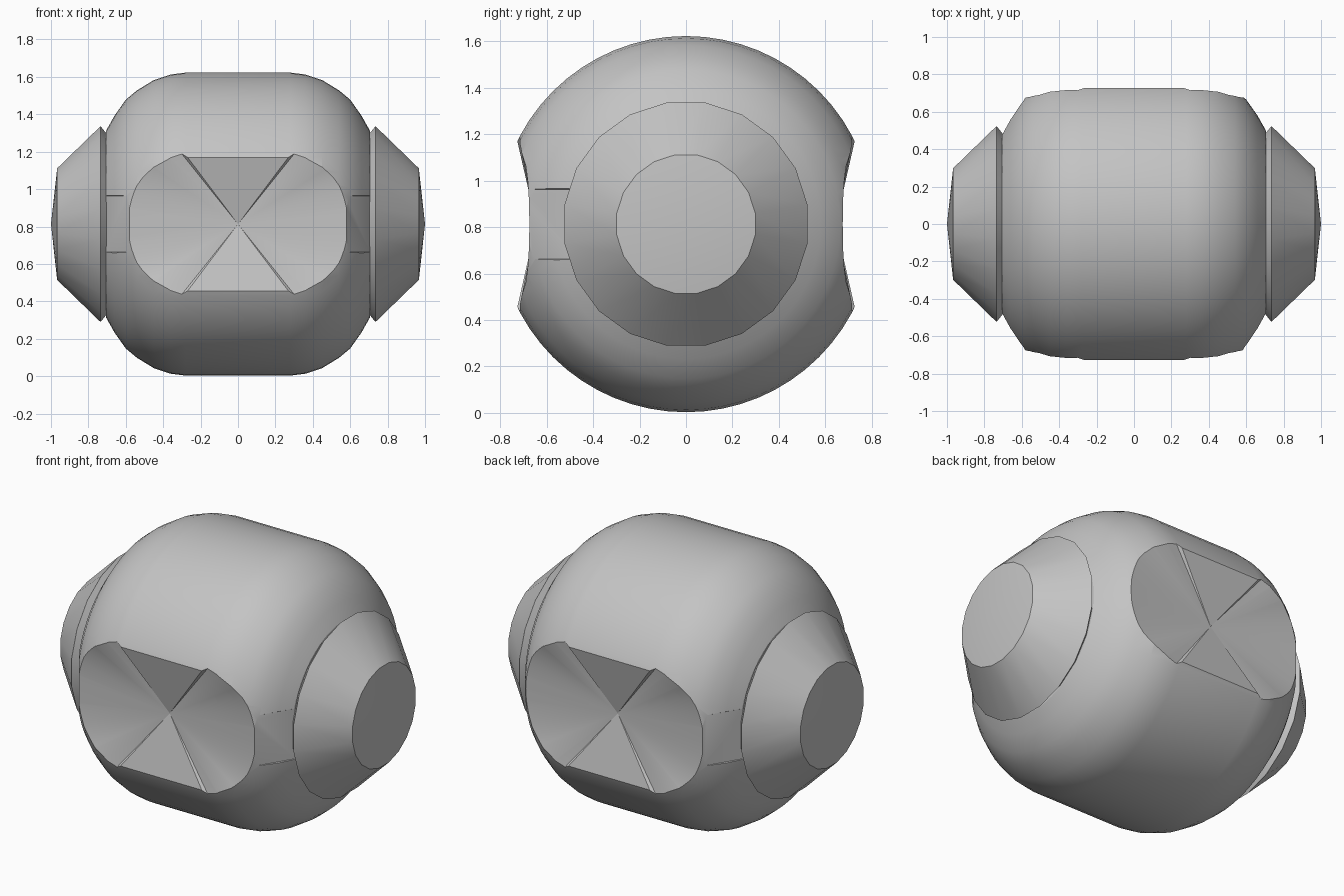
import bpy, bmesh, math
from mathutils import Matrix, Vector

default = bpy.data.objects.get("Cube")
if default:
    bpy.data.objects.remove(default, do_unlink=True)

CENTRE = 0.813
grey = bpy.data.materials.new("plain grey")
grey.diffuse_color = (0.55, 0.55, 0.55, 1)
grey.use_nodes = True
grey.node_tree.nodes["Principled BSDF"].inputs["Base Color"].default_value = (0.55, 0.55, 0.55, 1)


def finish(bm, name):
    bmesh.ops.remove_doubles(bm, verts=bm.verts, dist=1e-5)
    bmesh.ops.recalc_face_normals(bm, faces=bm.faces)
    mesh = bpy.data.meshes.new(name)
    bm.to_mesh(mesh)
    bm.free()
    mesh.materials.append(grey)
    ob = bpy.data.objects.new(name, mesh)
    ob.location.z = CENTRE
    bpy.context.collection.objects.link(ob)
    return ob


def lathe(name, profile, sides, turn=0.0):
    """Revolve (x, radius) points around the x axis."""
    bm = bmesh.new()
    rot = Matrix.Rotation(turn, 3, 'X')
    verts = [bm.verts.new(rot @ Vector((x, 0, r))) for x, r in profile]
    edges = [bm.edges.new(pair) for pair in zip(verts, verts[1:])]
    bmesh.ops.spin(bm, geom=verts + edges, cent=(0, 0, 0), axis=(1, 0, 0),
                   angle=math.tau, steps=sides)
    return finish(bm, name)


def smooth(ob):
    bpy.ops.object.select_all(action='DESELECT')
    ob.select_set(True)
    bpy.context.view_layer.objects.active = ob
    bpy.ops.object.shade_smooth_by_angle(angle=math.radians(30))


def cut(ob, cutter):
    cutter.hide_render = True
    mod = ob.modifiers.new("cut", 'BOOLEAN')
    mod.object = cutter
    mod.operation = 'DIFFERENCE'
    mod.solver = 'EXACT'
    bpy.ops.object.select_all(action='DESELECT')
    ob.select_set(True)
    bpy.context.view_layer.objects.active = ob
    bpy.ops.object.modifier_apply(modifier=mod.name)
    bpy.data.objects.remove(cutter, do_unlink=True)


# Rounded barrel body
half = [(0.28, 0.81), (0.36, 0.80), (0.45, 0.77), (0.54, 0.715),
        (0.60, 0.665), (0.66, 0.58), (0.705, 0.50)]
profile = ([(-0.69, 0)] + [(-x, r) for x, r in reversed(half)]
           + half + [(0.69, 0)])
body = lathe("barrel_body", profile, 64)


def radius_at(x):
    x = abs(x)
    if x <= half[0][0]:
        return half[0][1]
    for (x0, r0), (x1, r1) in zip(half, half[1:]):
        if x <= x1:
            return r0 + (r1 - r0) * (x - x0) / (x1 - x0)
    return half[-1][1]


# Shallow dished windows, front and back: a fan from a sunken centre to the rim
quarter = [(0.27, 0.358), (0.30, 0.375), (0.37, 0.35), (0.45, 0.305),
           (0.51, 0.25), (0.555, 0.175), (0.58, 0.09)]
right = quarter + [(0.588, 0)] + [(x, -z) for x, z in reversed(quarter)]
outline = right + [(-x, -z) for x, z in right]


def dish_cutter(side):
    bm = bmesh.new()
    apex_point = Vector((0, side * 0.645, 0))
    apex = bm.verts.new(apex_point)
    inner, outer = [], []
    for x, z in outline:
        rim = Vector((x, side * math.sqrt(radius_at(x) ** 2 - z * z), z))
        p = apex_point + (rim - apex_point) * 1.15
        inner.append(bm.verts.new(p))
        outer.append(bm.verts.new((p.x, side * 1.1, p.z)))
    n = len(inner)
    for i in range(n):
        j = (i + 1) % n
        bm.faces.new((apex, inner[i], inner[j]))
        bm.faces.new((inner[i], outer[i], outer[j], inner[j]))
    bm.faces.new(outer)
    return finish(bm, "dish_cutter")


# Small slots between window and hub, with flared walls
def notch_cutter(sx, sy):
    bm = bmesh.new()
    a, b = Vector((0.575, 0.685, 0)), Vector((0.73, 0.43, 0))
    out = Vector((b.y - a.y, a.x - b.x, 0)).normalized() * -0.09
    for p in (a, b):
        for offset, width in ((Vector(), 0.15), (out, 0.20)):
            for z in (-width, width):
                q = p + offset
                bm.verts.new((sx * q.x, sy * q.y, z))
    bmesh.ops.convex_hull(bm, input=bm.verts)
    return finish(bm, "notch_cutter")


for side in (-1, 1):
    cut(body, dish_cutter(side))
for sx, sy in ((1, -1), (-1, -1), (-1, 1)):
    cut(body, notch_cutter(sx, sy))
smooth(body)

# Tapered hubs on both ends
for name, s in (("left_hub", 1), ("right_hub", -1)):
    points = [(0.68, 0), (0.703, 0.49), (0.735, 0.53), (0.967, 0.302), (1.0, 0)]
    smooth(lathe(name, [(s * x, r) for x, r in points], 20, math.pi / 20))
